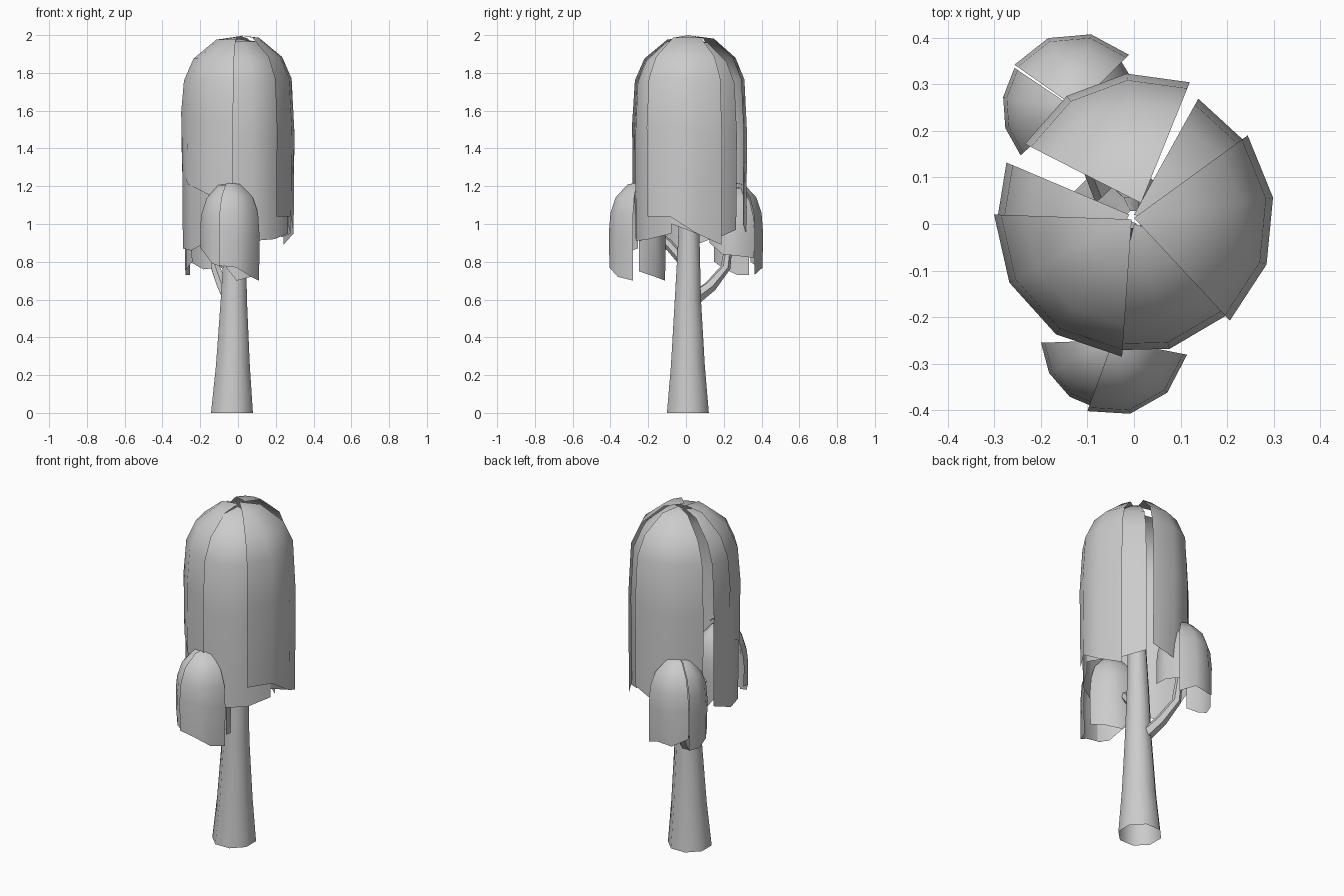
import bpy, bmesh, math
from mathutils import Vector

old = bpy.data.objects.get("Cube")
if old:
    bpy.data.objects.remove(old, do_unlink=True)

# One plain grey for everything
grey = bpy.data.materials.new("light grey")
grey.use_nodes = True
GREY = (0.6, 0.6, 0.6, 1)
grey.diffuse_color = GREY
grey.node_tree.nodes["Principled BSDF"].inputs["Base Color"].default_value = GREY


def make_object(name, bm, angle=50):
    bmesh.ops.recalc_face_normals(bm, faces=bm.faces)
    mesh = bpy.data.meshes.new(name)
    bm.to_mesh(mesh)
    bm.free()
    mesh.materials.append(grey)
    ob = bpy.data.objects.new(name, mesh)
    bpy.context.collection.objects.link(ob)
    bpy.ops.object.select_all(action='DESELECT')
    ob.select_set(True)
    bpy.context.view_layer.objects.active = ob
    bpy.ops.object.shade_smooth_by_angle(angle=math.radians(angle))
    return ob


# Dome profile: share of the radius, share of the dome height below the tip
DOME = [(0.37, 0.06), (0.78, 0.5), (0.95, 1.0)]


def leaf_panel(name, centre, radius, start, end, top, dome, bottoms):
    """Hanging shell: a wedge of a dome that drops to a ragged lower edge."""
    bm = bmesh.new()
    cx, cy = centre
    tip = bm.verts.new((cx, cy, top))
    columns = []
    for i, low in enumerate(bottoms):
        a = math.radians(start + (end - start) * i / (len(bottoms) - 1))
        shoulder = top - dome
        rows = [(f, top - dome * d) for f, d in DOME]
        rows += [(1.0, shoulder + (low - shoulder) * 0.35), (0.985, low)]
        columns.append([bm.verts.new((cx + radius * f * math.cos(a),
                                      cy + radius * f * math.sin(a), z)) for f, z in rows])
    for left, right in zip(columns, columns[1:]):
        bm.faces.new((tip, left[0], right[0]))
        for j in range(len(left) - 1):
            bm.faces.new((left[j], left[j + 1], right[j + 1], right[j]))
    make_object(name, bm)


def tube(name, rings, sides):
    """Open tube through rings given as (x, y, z, radius)."""
    bm = bmesh.new()
    pts = [Vector(r[:3]) for r in rings]
    loops = []
    for i, r in enumerate(rings):
        axis = (pts[min(i + 1, len(pts) - 1)] - pts[max(i - 1, 0)]).normalized()
        if i == 0 and pts[0].z == 0:
            axis = Vector((0, 0, 1))
        side = axis.cross(Vector((0, 1, 0))).normalized()
        up = side.cross(axis)
        ring = []
        for k in range(sides):
            a = math.tau * (k + 0.5) / sides
            ring.append(bm.verts.new(pts[i] + r[3] * (side * math.cos(a) + up * math.sin(a))))
        loops.append(ring)
    for a, b in zip(loops, loops[1:]):
        for k in range(sides):
            n = (k + 1) % sides
            bm.faces.new((a[k], a[n], b[n], b[k]))
    make_object(name, bm)


# Trunk and two side branches
tube("trunk", [(-0.032, 0.01, 0, 0.12), (-0.027, 0.01, 0.25, 0.097), (-0.022, 0.01, 0.6, 0.075),
               (-0.015, 0.015, 0.9, 0.062), (-0.005, 0.015, 1.3, 0.045), (0, 0.01, 1.7, 0.02)], 8)
tube("back_branch", [(-0.04, 0.04, 0.6, 0.038), (-0.08, 0.13, 0.67, 0.033),
                     (-0.12, 0.21, 0.77, 0.026), (-0.13, 0.24, 1.0, 0.015)], 6)
tube("front_branch", [(-0.02, -0.01, 0.8, 0.03), (-0.03, -0.1, 0.9, 0.026),
                      (-0.05, -0.2, 0.98, 0.02), (-0.05, -0.25, 1.1, 0.012)], 6)

# Main crown: overlapping panels around the trunk
crown = [
    ("back", (0.015, 0.045), 0.28, 153, 68, 1.995, (0.93, 0.9, 0.95, 1.0)),
    ("back_left", (0.0, 0.02), 0.285, 61, -20, 1.975, (0.97, 0.93, 0.95, 1.0)),
    ("left", (0.0, 0.013), 0.302, 36, -47, 2.0, (0.89, 0.95, 1.04, 1.04)),
    ("front_left", (0.0, 0.0), 0.279, -16, -103, 1.98, (0.95, 0.92, 0.91, 0.93)),
    ("front_right", (-0.005, 0.01), 0.296, -94, -182, 1.99, (1.1, 1.16, 1.21, 1.28)),
    ("right", (-0.01, 0.02), 0.287, 157, 240, 1.975, (0.92, 0.87, 0.86, 0.91)),
]
for side, centre, radius, start, end, top, bottoms in crown:
    leaf_panel("crown_panel_" + side, centre, radius, start, end, top, 0.23, bottoms)

# Two small clusters on the branches
clusters = [
    ("front_cluster_outer", (-0.045, -0.25), 0.162, -110, -11, 1.22, (0.78, 0.77, 0.72, 0.70)),
    ("front_cluster_right", (-0.05, -0.25), 0.15, 182, 260, 1.215, (0.87, 0.85, 0.79, 0.77)),
    ("front_cluster_inner", (-0.05, -0.25), 0.148, 0, 110, 1.2, (0.75, 0.72, 0.70, 0.82)),
    ("back_cluster_outer", (-0.125, 0.25), 0.161, 145, 45, 1.22, (0.80, 0.76, 0.77, 0.73)),
    ("back_cluster_right", (-0.13, 0.25), 0.153, 146, 222, 1.215, (0.73, 0.73, 0.76, 0.8)),
    ("back_cluster_inner", (-0.13, 0.25), 0.147, 50, -60, 1.2, (0.82, 0.83, 0.84, 0.9)),
]
for name, centre, radius, start, end, top, bottoms in clusters:
    leaf_panel(name, centre, radius, start, end, top, 0.16, bottoms)
